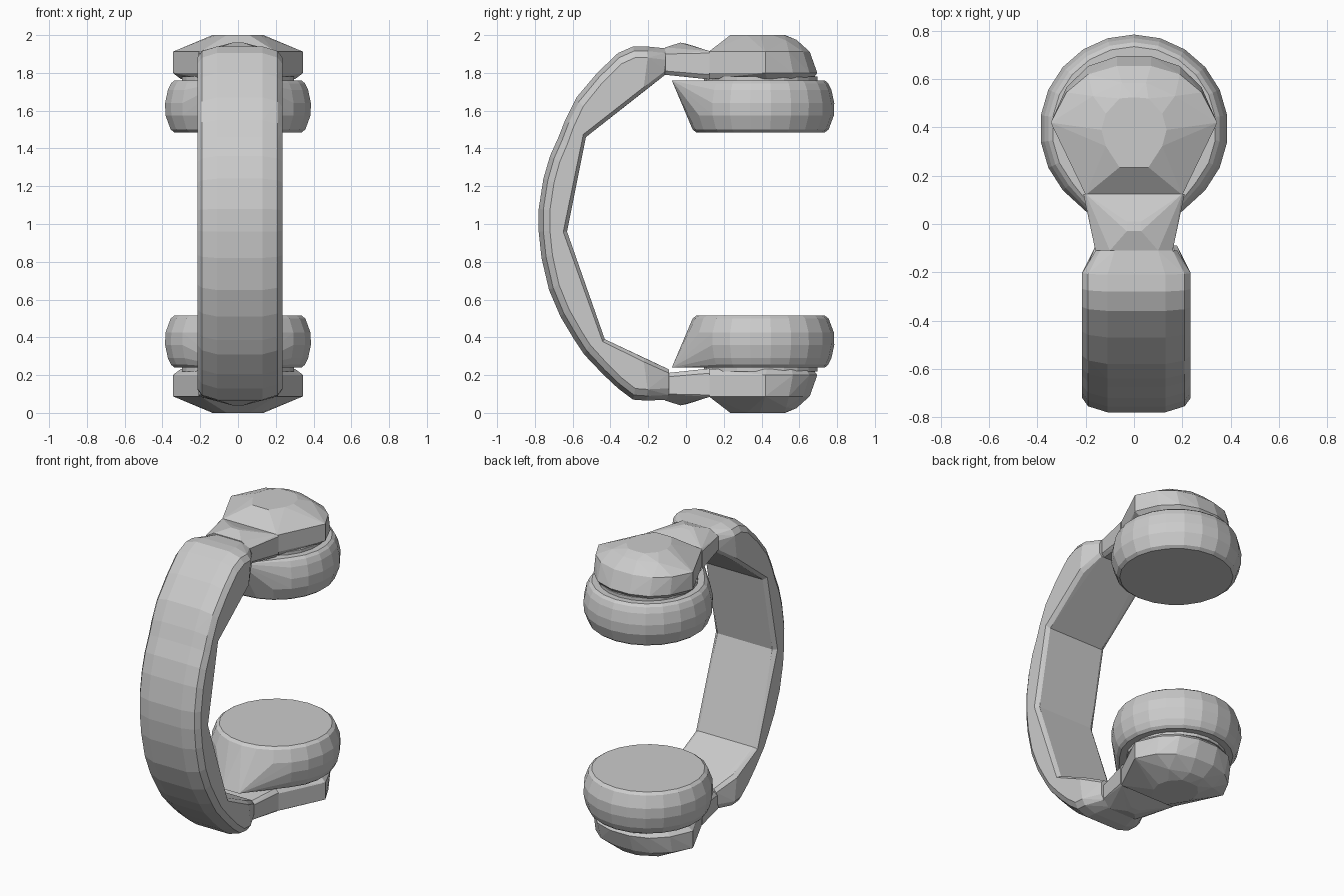
import bpy, bmesh, math
from mathutils import Vector

if "Cube" in bpy.data.objects:
    bpy.data.objects.remove(bpy.data.objects["Cube"])


def hull(name, pts, flip=False):
    """Flat-shaded convex solid around pts; flip mirrors it about z = 1."""
    bm = bmesh.new()
    for x, y, z in pts:
        bm.verts.new((x, y, 2 - z if flip else z))
    r = bmesh.ops.convex_hull(bm, input=bm.verts)
    loose = {g for g in r["geom_interior"] + r["geom_unused"]
             if isinstance(g, bmesh.types.BMVert)}
    bmesh.ops.delete(bm, geom=list(loose), context='VERTS')
    bmesh.ops.dissolve_limit(bm, angle_limit=0.02, verts=bm.verts, edges=bm.edges)
    bmesh.ops.recalc_face_normals(bm, faces=bm.faces)
    me = bpy.data.meshes.new(name)
    bm.to_mesh(me)
    bm.free()
    ob = bpy.data.objects.new(name, me)
    bpy.context.collection.objects.link(ob)
    return ob


def ring(r, z, n=22, cy=0.395):
    return [(r * math.sin(2 * math.pi * i / n), cy + r * math.cos(2 * math.pi * i / n), z)
            for i in range(n)]


def both(pts):
    return [(s * x, y, z) for x, y, z in pts for s in (1, -1)]


# Headband: four convex segments, crowned outside and lightly chamfered inside
def band_segment(name, outer, inner):
    centre, pts = Vector((-0.1, 1.0)), []
    for side, profile in ((outer, ((0.12, 0), (0.2, 0.025), (0.225, 0.06))),
                          (inner, ((0.2, 0), (0.225, -0.02)))):
        for p in side:
            p = Vector(p)
            k = 0.75 if p.x > -0.15 else 1.0      # ends narrow toward the arms
            d = (centre - p).normalized()
            for x, off in profile:
                q = p + d * off
                pts += [(0.01 + s * x * k, q.x, q.y) for s in (1, -1)]
    hull(name, pts)


band_segment("headband_top",
             [(-0.11, 1.93), (-0.21, 1.94), (-0.28, 1.94), (-0.36, 1.905), (-0.47, 1.80),
              (-0.58, 1.67), (-0.64, 1.55), (-0.675, 1.46)],
             [(-0.11, 1.79), (-0.22, 1.705), (-0.53, 1.46)])
band_segment("headband_upper",
             [(-0.675, 1.46), (-0.72, 1.36), (-0.755, 1.24), (-0.78, 1.08), (-0.78, 0.96)],
             [(-0.53, 1.46), (-0.63, 0.96)])
band_segment("headband_lower",
             [(-0.78, 0.96), (-0.765, 0.82), (-0.725, 0.65), (-0.665, 0.51), (-0.59, 0.385)],
             [(-0.63, 0.96), (-0.43, 0.39)])
band_segment("headband_bottom",
             [(-0.59, 0.385), (-0.54, 0.31), (-0.44, 0.205), (-0.36, 0.13), (-0.28, 0.07),
              (-0.21, 0.065), (-0.09, 0.07)],
             [(-0.43, 0.39), (-0.22, 0.29), (-0.09, 0.23)])

for side, flip in (("top", False), ("bottom", True)):
    # Ear cushion: rounded disc drawn out to a tip beneath the arm
    cushion = []
    for r, z in ((0.34, 1.485), (0.36, 1.5), (0.388, 1.575), (0.39, 1.64),
                 (0.375, 1.71), (0.358, 1.745), (0.34, 1.76)):
        cushion += ring(r, z)
    cushion += both([(0.06, -0.075, 1.76), (0.06, -0.065, 1.74)])
    hull("ear_cushion_" + side, cushion, flip)

    # Arm joining the headband to the cup
    hull("arm_" + side, both([
        (0.16, -0.11, 1.90), (0.10, -0.11, 1.935), (0.16, -0.11, 1.81), (0.14, -0.11, 1.79),
        (0.03, -0.03, 1.96), (0.03, 0.01, 1.952), (0.21, 0.125, 1.905), (0.20, 0.125, 1.915),
        (0.21, 0.125, 1.79), (0.19, 0.125, 1.765)]), flip)

    # Outer cup shell: tapered outline rising to a flat round top
    outline = [(0.20, 0.12), (0.345, 0.42), (0.28, 0.545), (0.19, 0.62), (0.07, 0.655)]
    shell = [(x, y, 1.912) for x, y in outline]
    shell += [(x, y + 0.04 * max(0, y - 0.42) / 0.235, 1.80) for x, y in outline]
    shell += [(x * 0.88, 0.12 + (y - 0.12) * 1.03, 1.768) for x, y in outline]
    shell += [(0.05, 0.585, 1.975), (0.17, 0.53, 1.972)]
    hull("cup_shell_" + side, both(shell) + ring(0.135, 2.0, 12, 0.39)
         + both([(0.06, 0.52, 2.0), (0.06, 0.235, 2.0)]), flip)

    # Thin neck filling the gap between shell and cushion
    hull("cup_neck_" + side, ring(0.30, 1.75) + ring(0.30, 1.78), flip)
